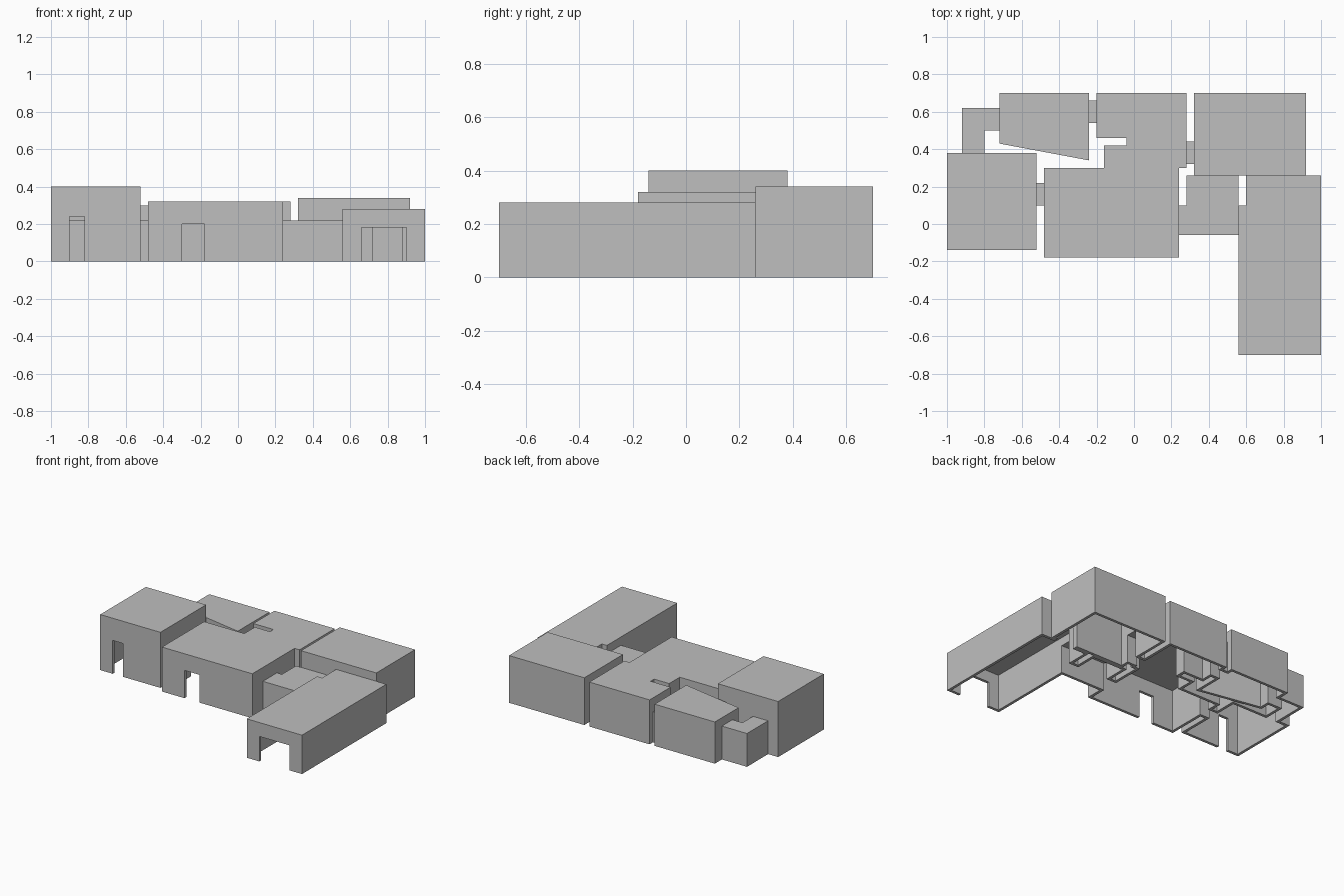
import bpy
import bmesh
from mathutils import Vector

cube = bpy.data.objects.get("Cube")
if cube:
    bpy.data.objects.remove(cube, do_unlink=True)

WALL = 0.02
scene = bpy.context.scene

plaster = bpy.data.materials.new("light_grey")
plaster.use_nodes = True
grey = (0.52, 0.52, 0.52, 1)
plaster.diffuse_color = grey
plaster.node_tree.nodes["Principled BSDF"].inputs["Base Color"].default_value = grey


def rect(x0, x1, y0, y1):
    return [(x0, y0), (x1, y0), (x1, y1), (x0, y1)]


def inset(outline, d):
    """Move every edge of a counter-clockwise outline inwards by d."""
    pts = [Vector(p) for p in outline]
    result = []
    for i, p in enumerate(pts):
        a = (p - pts[i - 1]).normalized()
        b = (pts[(i + 1) % len(pts)] - p).normalized()
        na, nb = Vector((-a.y, a.x)), Vector((-b.y, b.x))
        result.append(p + (na + nb) * d / (1 + na.dot(nb)))
    return result


def prism(name, outline, z0, z1, collection):
    """Extrude an outline into a closed solid."""
    bm = bmesh.new()
    base = bm.faces.new([bm.verts.new((p[0], p[1], z0)) for p in outline])
    top = bmesh.ops.extrude_face_region(bm, geom=[base])["geom"]
    verts = [v for v in top if isinstance(v, bmesh.types.BMVert)]
    bmesh.ops.translate(bm, verts=verts, vec=(0, 0, z1 - z0))
    bmesh.ops.recalc_face_normals(bm, faces=bm.faces)
    mesh = bpy.data.meshes.new(name)
    bm.to_mesh(mesh)
    bm.free()
    mesh.materials.append(plaster)
    obj = bpy.data.objects.new(name, mesh)
    collection.objects.link(obj)
    return obj


# Rooms: outline and height
rooms = {
    "tall_room": (rect(-1, -0.52, -0.14, 0.38), 0.40),
    "main_room": ([(-0.48, -0.18), (0.24, -0.18), (0.24, 0.30), (0.28, 0.30),
                   (0.28, 0.70), (-0.20, 0.70), (-0.20, 0.46), (-0.04, 0.46),
                   (-0.04, 0.42), (-0.16, 0.42), (-0.16, 0.30), (-0.48, 0.30)], 0.32),
    "slanted_room": ([(-0.72, 0.43), (-0.24, 0.34), (-0.24, 0.70), (-0.72, 0.70)], 0.30),
    "back_room": (rect(0.32, 0.92, 0.26, 0.70), 0.34),
    "long_room": ([(0.56, -0.70), (1, -0.70), (1, 0.26), (0.60, 0.26),
                   (0.60, 0.10), (0.56, 0.10)], 0.28),
    "low_hall": ([(0.24, -0.06), (0.56, -0.06), (0.56, 0.26), (0.28, 0.26),
                  (0.28, 0.10), (0.24, 0.10)], 0.22),
}

# Corridors: solid blocks that the passages below hollow out
corridors = {
    "side_corridor": (rect(-0.52, -0.48, 0.10, 0.22), 0.22),
    "bent_corridor": ([(-0.92, 0.38), (-0.80, 0.38), (-0.80, 0.50), (-0.72, 0.50),
                       (-0.72, 0.62), (-0.92, 0.62)], 0.24),
    "rear_corridor": (rect(-0.24, -0.20, 0.54, 0.66), 0.22),
    "short_corridor": (rect(0.28, 0.32, 0.32, 0.44), 0.22),
}

# Passages and doorways: cut through every wall they cross
passages = [
    (rect(-0.90, -0.82, -0.20, -0.11), 0.24),
    (rect(-0.30, -0.18, -0.25, -0.15), 0.20),
    (rect(0.66, 0.90, -0.75, -0.67), 0.18),
    (rect(0.72, 0.88, 0.23, 0.29), 0.18),
    (rect(-0.55, -0.45, 0.12, 0.20), 0.20),
    (rect(-0.27, -0.17, 0.56, 0.64), 0.20),
    (rect(0.25, 0.35, 0.34, 0.42), 0.20),
    ([(-0.90, 0.35), (-0.82, 0.35), (-0.82, 0.52), (-0.69, 0.52),
      (-0.69, 0.60), (-0.90, 0.60)], 0.22),
    ([(0.21, -0.04), (0.59, -0.04), (0.59, 0.08), (0.54, 0.08),
      (0.54, 0.24), (0.30, 0.24), (0.30, 0.08), (0.21, 0.08)], 0.20),
]

cutters = bpy.data.collections.new("passage_cutters")
scene.collection.children.link(cutters)
for outline, height in passages:
    prism("passage_cutter", outline, -0.1, height, cutters).hide_render = True

built = []
for name, (outline, height) in {**rooms, **corridors}.items():
    obj = prism(name, outline, 0, height, scene.collection)
    built.append(obj)
    # Hollow interior, open underneath
    if name in rooms and name != "low_hall":
        void = prism("interior_cutter", inset(outline, WALL), -0.1, height - WALL,
                     scene.collection)
        void.hide_render = True
        hollow = obj.modifiers.new("hollow", "BOOLEAN")
        hollow.operation, hollow.solver, hollow.object = "DIFFERENCE", "EXACT", void
    doors = obj.modifiers.new("doorways", "BOOLEAN")
    doors.operation, doors.solver = "DIFFERENCE", "EXACT"
    doors.operand_type, doors.collection = "COLLECTION", cutters

# Bake the cuts, then drop the cutters
bpy.context.view_layer.update()
depsgraph = bpy.context.evaluated_depsgraph_get()
meshes = [bpy.data.meshes.new_from_object(o.evaluated_get(depsgraph)) for o in built]
for obj, mesh in zip(built, meshes):
    obj.modifiers.clear()
    obj.data = mesh
    mesh.name = obj.name
for obj in [o for o in bpy.data.objects if "_cutter" in o.name]:
    bpy.data.objects.remove(obj, do_unlink=True)
bpy.data.collections.remove(cutters)
